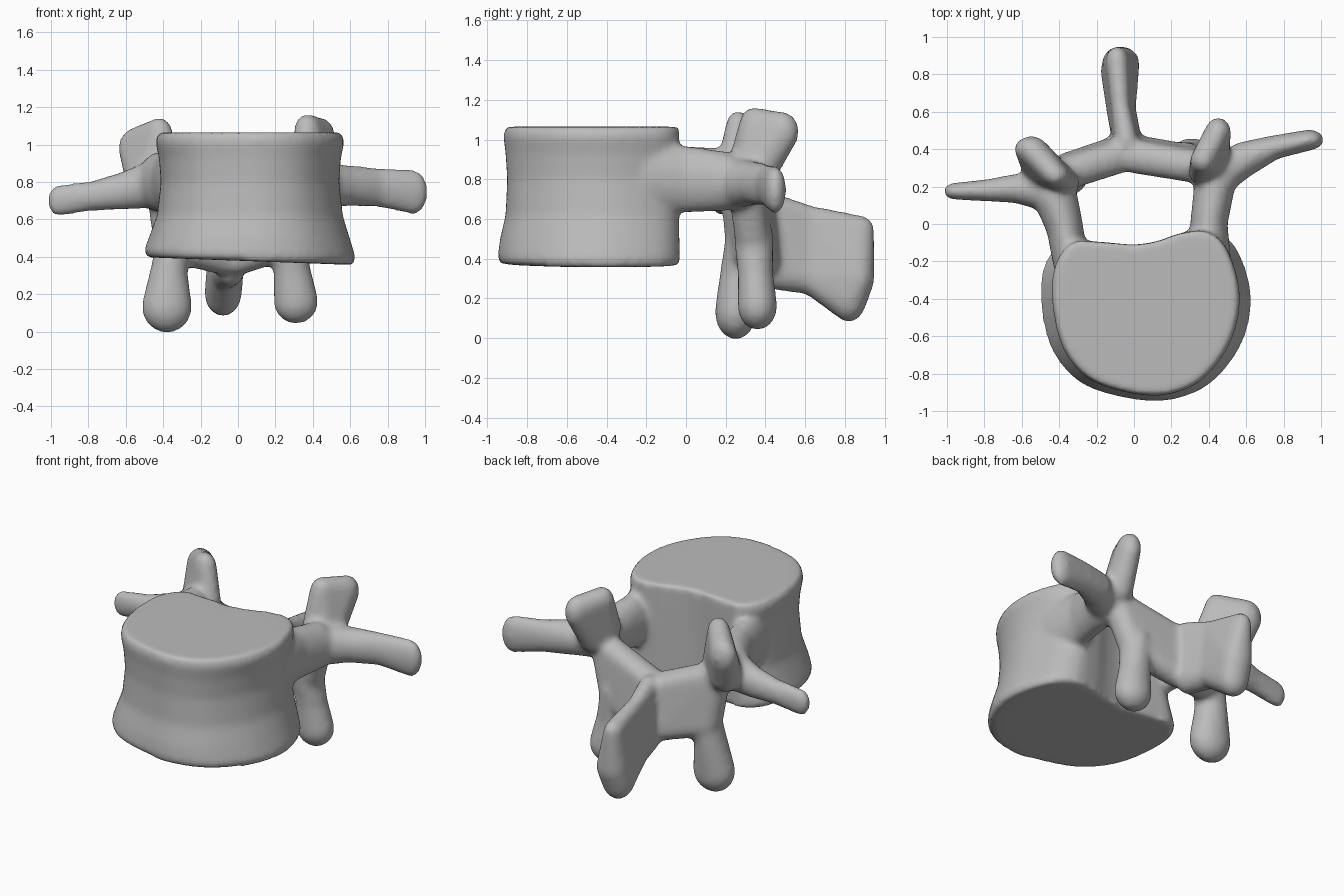
import bpy, bmesh, math
from mathutils import Vector

cube = bpy.data.objects.get("Cube")
if cube:
    bpy.data.objects.remove(cube, do_unlink=True)

bone = bpy.data.materials.new("bone grey")
bone.use_nodes = True
bone.diffuse_color = (0.5, 0.5, 0.5, 1)
bone.node_tree.nodes["Principled BSDF"].inputs["Base Color"].default_value = (0.5, 0.5, 0.5, 1)

# Unit ball points shared by every blob
ball = bmesh.new()
bmesh.ops.create_icosphere(ball, subdivisions=3, radius=1)
ball_points = [v.co.copy() for v in ball.verts]
ball.free()

bm = bmesh.new()


def hull(*blobs):
    """Convex skin around ellipsoids given as (x, y, z, rx, ry, rz)."""
    verts = [bm.verts.new((x + p.x * rx, y + p.y * ry, z + p.z * rz))
             for x, y, z, rx, ry, rz in blobs for p in ball_points]
    bmesh.ops.convex_hull(bm, input=verts)
    inside = [v for v in verts if not v.link_faces]
    bmesh.ops.delete(bm, geom=inside, context="VERTS")


def chain(*blobs):
    for a, b in zip(blobs, blobs[1:]):
        hull(a, b)


def smooth_loop(pts, steps=6):
    """Closed Catmull-Rom outline through the points."""
    out, n = [], len(pts)
    for i in range(n):
        a, b, c, d = (Vector(pts[(i + k) % n]) for k in (-1, 0, 1, 2))
        for s in range(steps):
            t = s / steps
            out.append(0.5 * (2 * b + (c - a) * t + (2 * a - 5 * b + 4 * c - d) * t * t
                              + (3 * b - a - 3 * c + d) * t ** 3))
    return out


# Vertebral body: heart-shaped outline lofted upward with a waist
outline = smooth_loop([(0, -.11), (.13, -.09), (.25, -.05), (.39, -.04), (.5, -.14), (.565, -.38),
                       (.52, -.62), (.38, -.82), (.2, -.91), (0, -.91), (-.24, -.83),
                       (-.38, -.66), (-.435, -.42), (-.42, -.22), (-.33, -.1), (-.2, -.095)])
levels = [(.375, 1.1, 1.02), (.41, 1.13, 1.035), (.5, 1.07, 1.02), (.62, .99, .985), (.8, .95, .975),
          (.93, .97, .985), (1.02, 1.01, 1.0), (1.065, .97, .985)]
rings = []
for z, sx, sy in levels:
    low = max(0, (.62 - z) / .24)
    rings.append([bm.verts.new((.07 + (p.x - .07) * sx, -.12 + (p.y + .12) * sy,
                                z - low * .04 * (p.x - .1))) for p in outline])
for lo, hi in zip(rings, rings[1:]):
    for i in range(len(lo)):
        j = (i + 1) % len(lo)
        bm.faces.new((lo[i], lo[j], hi[j], hi[i]))
bm.faces.new(rings[0])
bm.faces.new(rings[-1])

# Pedicles
chain((-.34, -.22, .81, .09, .1, .18), (-.37, -.02, .8, .1, .09, .17), (-.42, .14, .8, .12, .1, .16))
chain((.42, -.2, .81, .1, .1, .18), (.4, 0, .8, .1, .09, .17), (.43, .2, .79, .11, .1, .15))

# Transverse processes
chain((-.44, .17, .79, .1, .11, .13), (-.62, .19, .75, .09, .08, .1), (-.78, .18, .725, .06, .06, .08),
      (-.963, .175, .7, .055, .045, .085))
chain((.43, .24, .78, .1, .11, .13), (.58, .34, .78, .08, .1, .11), (.75, .41, .77, .06, .065, .105),
      (.94, .45, .745, .075, .055, .12))

# Superior articular processes
hull((-.42, .26, 1.065, .07, .06, .08), (-.55, .4, .98, .09, .07, .11),
     (-.5, .3, .8, .1, .1, .1), (-.37, .22, .85, .08, .07, .09))
hull((.37, .34, 1.083, .07, .07, .08), (.45, .49, 1.04, .07, .08, .1),
     (.42, .34, .82, .09, .11, .09), (.35, .28, .88, .06, .07, .07))

# Laminae joining the arch behind the canal
hull((-.4, .26, .76, .09, .09, .09), (-.08, .36, .66, .08, .09, .07),
     (-.07, .4, .38, .08, .08, .08), (-.36, .29, .45, .09, .09, .08))
hull((.38, .3, .76, .08, .09, .09), (0, .36, .66, .08, .09, .07),
     (0, .4, .38, .08, .08, .08), (.28, .34, .47, .09, .09, .08))

# Inferior articular processes
chain((-.34, .29, .52, .09, .09, .1), (-.37, .27, .32, .1, .1, .1), (-.38, .25, .132, .135, .105, .14))
chain((.27, .34, .52, .09, .1, .1), (.29, .35, .32, .1, .09, .1), (.31, .36, .16, .12, .1, .12))

# Spinous process: thin crest above, thick edge below
hull((-.04, .44, .66, .06, .08, .07), (-.04, .46, .34, .08, .08, .1),
     (-.07, .62, .61, .05, .06, .06), (-.07, .62, .31, .08, .06, .09))
hull((-.07, .62, .61, .05, .06, .06), (-.07, .62, .31, .08, .06, .09),
     (-.09, .87, .55, .06, .08, .07), (-.07, .865, .3, .1, .085, .1), (-.08, .82, .2, .1, .09, .12))

bmesh.ops.recalc_face_normals(bm, faces=bm.faces)
parts = bpy.data.meshes.new("vertebra_parts")
bm.to_mesh(parts)
bm.free()
parts.materials.append(bone)
vertebra = bpy.data.objects.new("vertebra", parts)
bpy.context.collection.objects.link(vertebra)

# Fuse the parts into one softened surface
fuse = vertebra.modifiers.new("fuse", "REMESH")
fuse.mode = "VOXEL"
fuse.voxel_size = .018
soften = vertebra.modifiers.new("soften", "SMOOTH")
soften.factor = .5
soften.iterations = 10
graph = bpy.context.evaluated_depsgraph_get()
mesh = bpy.data.meshes.new_from_object(vertebra.evaluated_get(graph))
vertebra.modifiers.clear()
vertebra.data = mesh
bpy.data.meshes.remove(parts)
mesh.name = "vertebra"
mesh.materials.clear()
mesh.materials.append(bone)

bpy.context.view_layer.objects.active = vertebra
vertebra.select_set(True)
bpy.ops.object.shade_smooth_by_angle(angle=math.radians(60))
